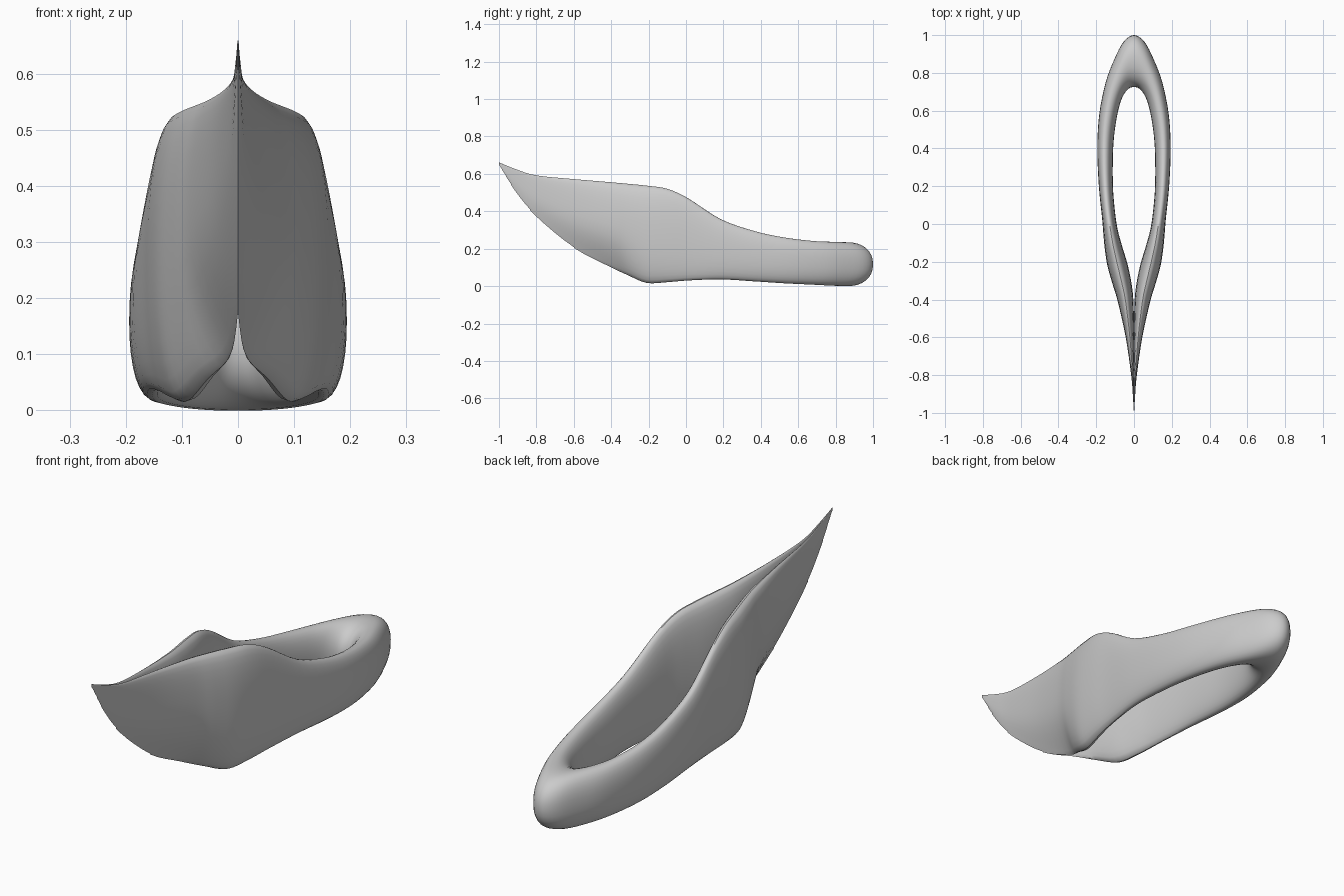
import bpy, bmesh, math

if "Cube" in bpy.data.objects:
    bpy.data.objects.remove(bpy.data.objects["Cube"])

# Stations from heel to tip: outer x, y; inner x, y; bottom z, top z, keel pull
S = [
    (0.000, 1.00, 0.000, 0.725, 0.000, 0.234, 0),
    (0.055, 0.965, 0.030, 0.715, 0.000, 0.235, 0),
    (0.105, 0.87, 0.062, 0.67, 0.003, 0.237, 0),
    (0.150, 0.75, 0.086, 0.59, 0.008, 0.242, 0),
    (0.184, 0.58, 0.105, 0.47, 0.015, 0.260, 0),
    (0.194, 0.40, 0.112, 0.34, 0.025, 0.293, 0),
    (0.186, 0.20, 0.110, 0.17, 0.036, 0.358, 0),
    (0.168, 0.02, 0.092, 0.00, 0.030, 0.470, 0),
    (0.158, -0.10, 0.068, -0.10, 0.021, 0.520, 0),
    (0.143, -0.21, 0.035, -0.21, 0.017, 0.537, 0),
    (0.116, -0.31, 0.014, -0.31, 0.058, 0.547, 0.2),
    (0.086, -0.41, 0.003, -0.41, 0.105, 0.556, 0.75),
    (0.044, -0.60, 0.000, -0.60, 0.205, 0.572, 1),
    (0.015, -0.80, 0.000, -0.80, 0.370, 0.592, 1),
    (0.006, -0.91, 0.000, -0.91, 0.500, 0.625, 1),
    (0.001, -1.00, 0.000, -1.00, 0.645, 0.662, 1),
]
STEPS, N = 4, 32


def spline(p0, p1, p2, p3, t):
    return [0.5 * (2 * b + (c - a) * t + (2 * a - 5 * b + 4 * c - d) * t * t
                   + (3 * b - a - 3 * c + d) * t ** 3)
            for a, b, c, d in zip(p0, p1, p2, p3)]


def section(bm, row):
    xo, yo, xi, yi, lo, hi, keel = row
    keel = min(1, max(0, keel))
    ring = []
    for i in range(N):
        a = 2 * math.pi * i / N
        c, s = math.cos(a), math.sin(a)
        c = math.copysign(abs(c) ** 0.9, c)
        s = math.copysign(abs(s) ** 0.9, s)
        x = (xo + xi) / 2 + (xo - xi) / 2 * c
        if s < 0:                       # lower edges close into the keel
            x *= 1 - keel * s * s
        x = 0 if x < 0.0012 else x
        ring.append(bm.verts.new((x, (yo + yi) / 2 + (yo - yi) / 2 * c,
                                  (lo + hi) / 2 + (hi - lo) / 2 * s)))
    return ring


# Half of the loop-shaped body, lofted through the sections
mirrored = (-S[1][0], S[1][1], -S[1][2]) + S[1][3:]
pts = [mirrored] + S + [S[-1]]
bm = bmesh.new()
rings = []
for k in range(1, len(S)):
    for j in range(STEPS):
        rings.append(section(bm, spline(*pts[k - 1:k + 3], j / STEPS)))
rings.append(section(bm, S[-1]))
for r, q in zip(rings, rings[1:]):
    for i in range(N):
        n = (i + 1) % N
        bm.faces.new((r[i], r[n], q[n], q[i]))
bm.faces.new(rings[-1])

# Remove hidden faces on the centre plane
inside = [f for f in bm.faces if all(v.co.x < 1e-6 for v in f.verts)]
bmesh.ops.delete(bm, geom=inside, context='FACES')
bmesh.ops.remove_doubles(bm, verts=bm.verts[:], dist=0.0004)
bmesh.ops.recalc_face_normals(bm, faces=bm.faces[:])

mesh = bpy.data.meshes.new("body")
bm.to_mesh(mesh)
bm.free()
body = bpy.data.objects.new("body", mesh)
bpy.context.collection.objects.link(body)

# Mirror to the other side
mod = body.modifiers.new("mirror", 'MIRROR')
mod.use_axis[0] = True
mod.merge_threshold = 0.0005
bpy.context.view_layer.objects.active = body
body.select_set(True)
bpy.ops.object.modifier_apply(modifier="mirror")
bm = bmesh.new()
bm.from_mesh(body.data)
bmesh.ops.recalc_face_normals(bm, faces=bm.faces[:])
bm.to_mesh(body.data)
bm.free()
bpy.ops.object.shade_smooth_by_angle(angle=math.radians(40))
